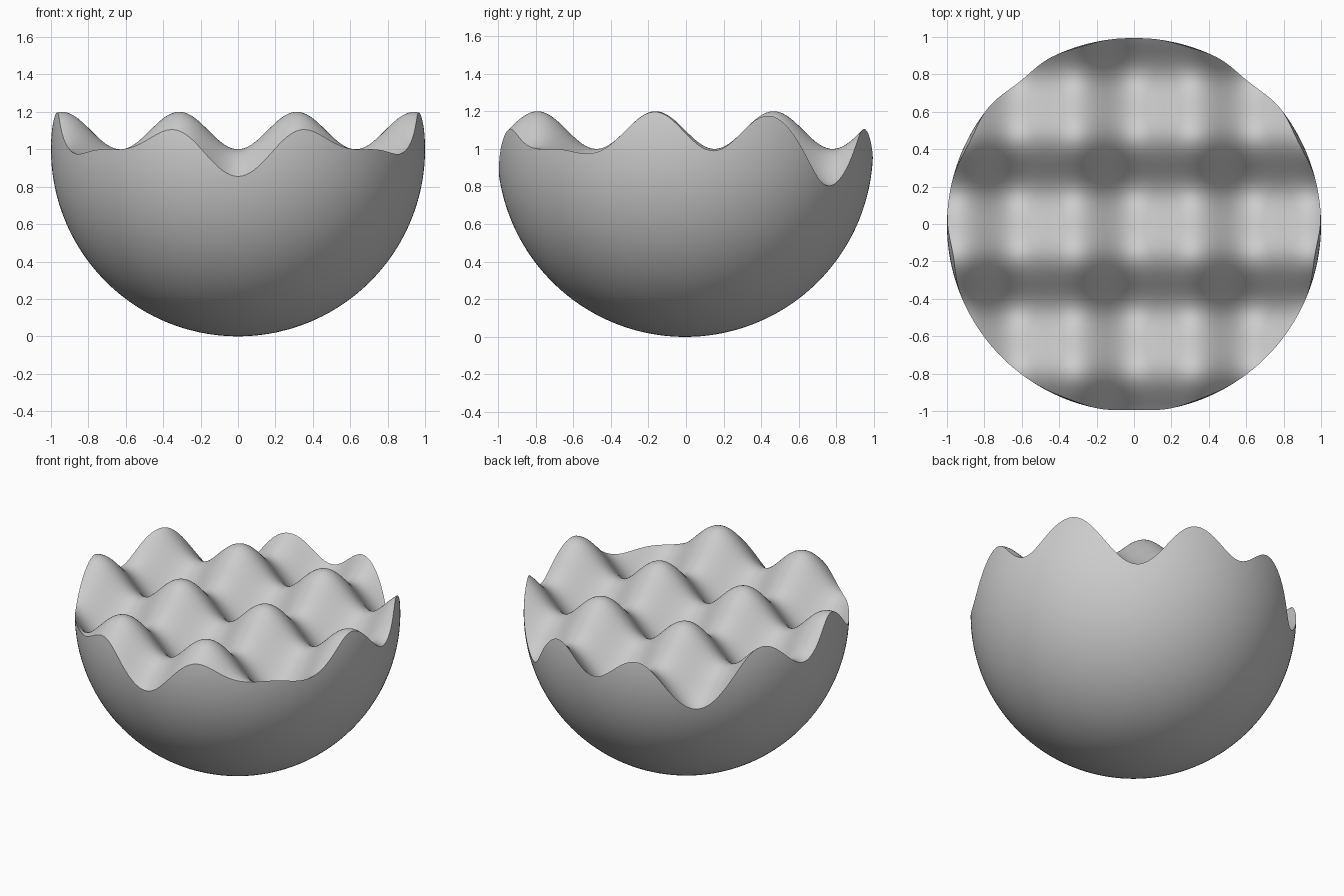
import bpy, bmesh
from math import sin, cos, pi, tau

cube = bpy.data.objects.get("Cube")
if cube:
    bpy.data.objects.remove(cube)

SEGMENTS, BOWL_RINGS, TOP_RINGS = 288, 64, 110
Y_SHIFT = -0.005  # centres the trimmed body front to back


def wave(x, y):
    return 1 - 0.1 * cos(10 * x) - 0.1 * sin(10 * y)


def sphere_point(turn, tilt):
    # tilt runs from 0 at the bottom pole upward
    return sin(tilt) * cos(turn), sin(tilt) * sin(turn), 1 - cos(tilt)


def rim_tilt(turn):
    # bisect for the tilt where the sphere meets the wave
    low, high = pi / 4, pi * 0.6
    for _ in range(40):
        mid = (low + high) / 2
        x, y, z = sphere_point(turn, mid)
        if z < wave(x, y):
            low = mid
        else:
            high = mid
    return low


bm = bmesh.new()


def add_ring(points):
    return [bm.verts.new((x, y + Y_SHIFT, z)) for x, y, z in points]


def bridge(a, b):
    for i in range(SEGMENTS):
        j = (i + 1) % SEGMENTS
        bm.faces.new((a[i], a[j], b[j], b[i]))


def fan(pole, ring):
    for i in range(SEGMENTS):
        bm.faces.new((pole, ring[i], ring[(i + 1) % SEGMENTS]))


turns = [tau * i / SEGMENTS for i in range(SEGMENTS)]
tilts = [rim_tilt(t) for t in turns]
rim_points = [sphere_point(t, a) for t, a in zip(turns, tilts)]

# Round outside, from the bottom pole to the wavy rim
rings = [add_ring([sphere_point(t, a * k / BOWL_RINGS) for t, a in zip(turns, tilts)])
         for k in range(1, BOWL_RINGS + 1)]
rim = rings[-1]

# Rippled top, from the rim to the centre
for k in range(TOP_RINGS - 1, 0, -1):
    s = k / TOP_RINGS
    rings.append(add_ring([(x * s, y * s, wave(x * s, y * s)) for x, y, z in rim_points]))

for a, b in zip(rings, rings[1:]):
    bridge(a, b)
fan(add_ring([(0, 0, 0)])[0], rings[0])
fan(add_ring([(0, 0, wave(0, 0))])[0], rings[-1])
bmesh.ops.recalc_face_normals(bm, faces=bm.faces)

# Smooth everywhere except along the rim
for face in bm.faces:
    face.smooth = True
for i in range(SEGMENTS):
    bm.edges.get((rim[i], rim[(i + 1) % SEGMENTS])).smooth = False

mesh = bpy.data.meshes.new("rippled_half_ball")
bm.to_mesh(mesh)
bm.free()
body = bpy.data.objects.new("rippled_half_ball", mesh)
bpy.context.collection.objects.link(body)

# Plain grey finish
grey = bpy.data.materials.new("light_grey")
grey.use_nodes = True
colour = (0.6, 0.6, 0.6, 1)
grey.diffuse_color = colour
grey.node_tree.nodes["Principled BSDF"].inputs["Base Color"].default_value = colour
mesh.materials.append(grey)
